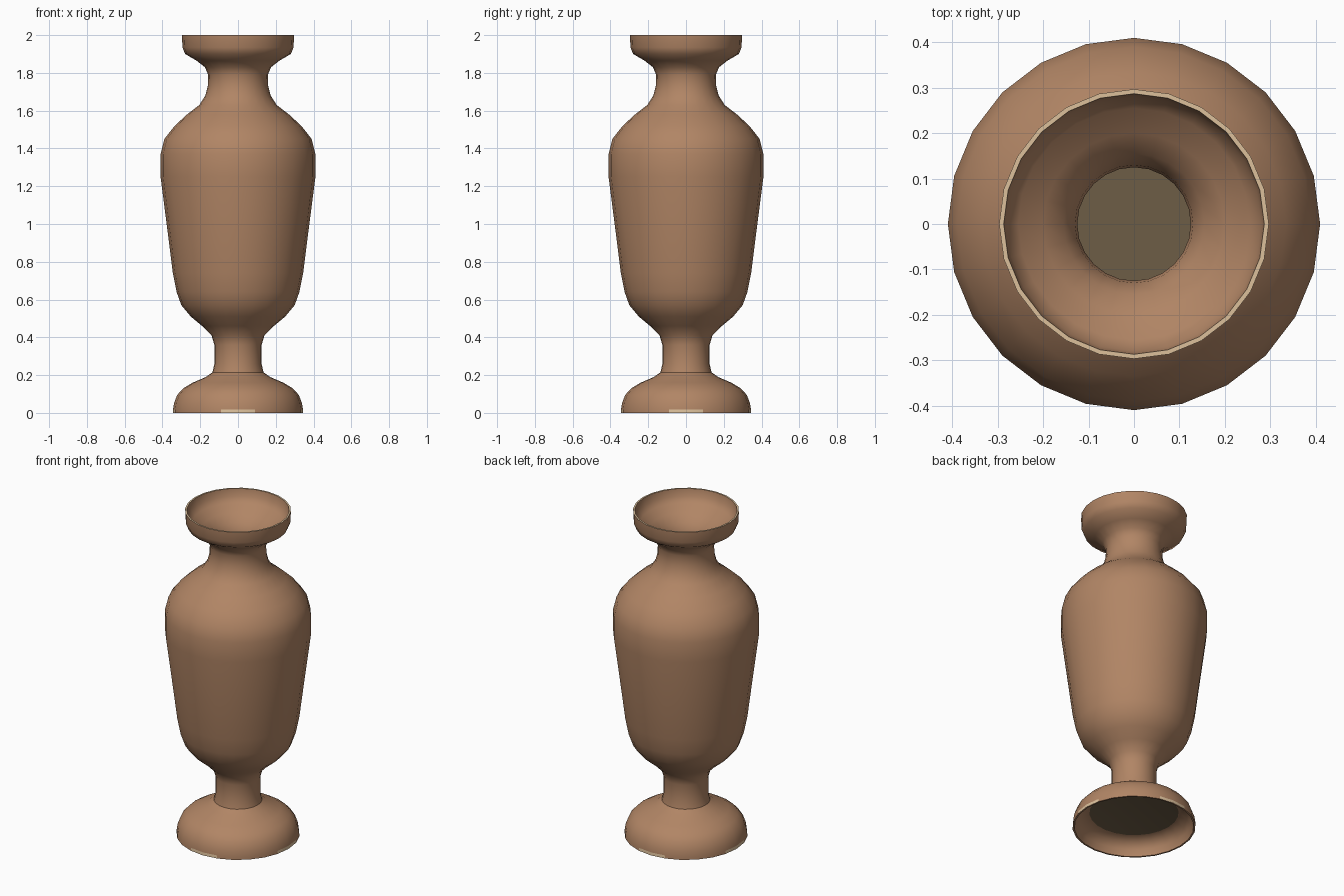
import bpy
import bmesh
import math

if "Cube" in bpy.data.objects:
    bpy.data.objects.remove(bpy.data.objects["Cube"], do_unlink=True)

SIDES = 24


def make_material(name, colour):
    mat = bpy.data.materials.new(name)
    mat.use_nodes = True
    mat.diffuse_color = (*colour, 1)
    mat.node_tree.nodes["Principled BSDF"].inputs["Base Color"].default_value = (*colour, 1)
    return mat


clay = make_material("brown clay", (0.44, 0.235, 0.13))
cream = make_material("pale worn edge", (0.72, 0.53, 0.33))
dark = make_material("dark olive interior", (0.155, 0.11, 0.062))


def finish(name, bm, materials):
    """Turn a bmesh into a smooth shaded object."""
    bmesh.ops.recalc_face_normals(bm, faces=bm.faces)
    mesh = bpy.data.meshes.new(name)
    bm.to_mesh(mesh)
    bm.free()
    for mat in materials:
        mesh.materials.append(mat)
    obj = bpy.data.objects.new(name, mesh)
    bpy.context.collection.objects.link(obj)
    bpy.ops.object.select_all(action='DESELECT')
    obj.select_set(True)
    bpy.context.view_layer.objects.active = obj
    bpy.ops.object.shade_smooth_by_angle(angle=math.radians(40))
    return obj


def lathe(profile):
    """Spin a (radius, height) profile round z, capping both ends."""
    bm = bmesh.new()
    rings = []
    for r, z in profile:
        angles = [math.tau * i / SIDES for i in range(SIDES)]
        rings.append([bm.verts.new((r * math.cos(a), r * math.sin(a), z)) for a in angles])
    for low, high in zip(rings, rings[1:]):
        for i in range(SIDES):
            j = (i + 1) % SIDES
            bm.faces.new((low[i], low[j], high[j], high[i]))
    bm.faces.new(rings[0])
    bm.faces.new(rings[-1])
    return bm


# Profile sections, running from the foot hollow up and into the mouth
foot_hollow = [(.25, .09), (.3, .075), (.325, .04), (.335, 0)]
foot = [(.345, 0), (.344, .018), (.339, .05), (.322, .095), (.29, .13),
        (.24, .16), (.17, .19), (.135, .215), (.125, .26)]
body = [(.125, .36), (.14, .41), (.19, .46), (.25, .51), (.3, .57), (.325, .64),
        (.345, .74), (.365, .9), (.41, 1.25), (.41, 1.37), (.39, 1.45),
        (.335, 1.52), (.27, 1.58), (.205, 1.63), (.173, 1.68)]
neck_and_lip = [(.16, 1.73), (.158, 1.79), (.175, 1.83), (.22, 1.865),
                (.28, 1.9), (.294, 1.935), (.297, 2.0)]
mouth = [(.287, 2.0), (.28, 1.955), (.255, 1.925), (.2, 1.89), (.155, 1.85),
         (.13, 1.8), (.125, 1.76), (.125, 1.7)]

bm = lathe(foot_hollow + foot + body + neck_and_lip + mouth)

# Paint the end caps dark, the top rim pale and four worn patches at the foot
for face in bm.faces:
    centre = face.calc_center_median()
    axis_distance = min(abs(centre.x), abs(centre.y))
    radius = math.hypot(centre.x, centre.y)
    if len(face.verts) == SIDES:
        face.material_index = 2
    elif centre.z > 1.99:
        face.material_index = 1
    elif .001 < centre.z < .015 and radius > .335 and axis_distance < .06:
        face.material_index = 1

finish("vase", bm, [clay, cream, dark])
